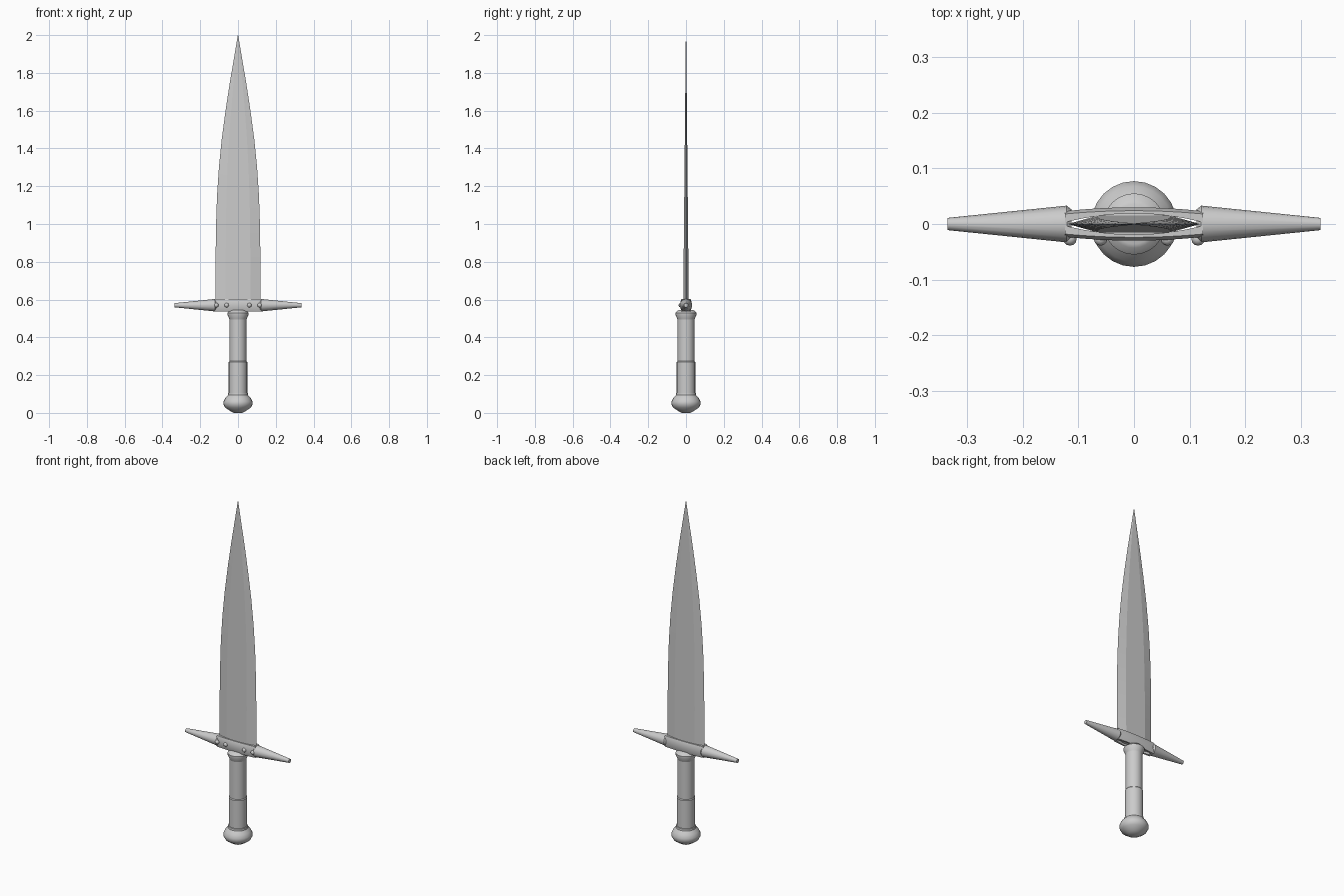
import bpy, bmesh, math
from mathutils import Matrix

if "Cube" in bpy.data.objects:
    bpy.data.objects.remove(bpy.data.objects["Cube"], do_unlink=True)

steel = bpy.data.materials.new("grey_steel")
GREY = (0.6, 0.6, 0.6, 1)
steel.use_nodes = True
steel.diffuse_color = GREY
steel.node_tree.nodes["Principled BSDF"].inputs["Base Color"].default_value = GREY


def finish(bm, name, angle=35):
    bmesh.ops.recalc_face_normals(bm, faces=bm.faces)
    mesh = bpy.data.meshes.new(name)
    bm.to_mesh(mesh)
    bm.free()
    ob = bpy.data.objects.new(name, mesh)
    bpy.context.collection.objects.link(ob)
    mesh.materials.append(steel)
    bpy.ops.object.select_all(action='DESELECT')
    ob.select_set(True)
    bpy.context.view_layer.objects.active = ob
    bpy.ops.object.shade_smooth_by_angle(angle=math.radians(angle))
    return ob


def loft(bm, loops, cap=True, closed=False):
    rows = [[bm.verts.new(p) for p in loop] for loop in loops]
    n = len(rows[0])
    pairs = list(zip(rows, rows[1:]))
    if closed:
        pairs.append((rows[-1], rows[0]))
    for a, b in pairs:
        for i in range(n):
            j = (i + 1) % n
            bm.faces.new((a[i], a[j], b[j], b[i]))
    if cap and not closed:
        bm.faces.new(rows[0])
        bm.faces.new(rows[-1])


def turned(name, profile, sides=24, matrix=None):
    # Revolve (radius, height) pairs around z, then place the part
    bm = bmesh.new()
    turns = [2 * math.pi * i / sides for i in range(sides)]
    loft(bm, [[(r * math.cos(t), r * math.sin(t), z) for t in turns]
              for r, z in profile])
    if matrix:
        bm.transform(matrix)
    return finish(bm, name)


def hexagon(width, depth, flat, z):
    return [(-width, 0, z), (-flat, -depth, z), (flat, -depth, z),
            (width, 0, z), (flat, depth, z), (-flat, depth, z)]


# Blade: bevelled hexagonal section swept along a leaf outline
outline = [(0.55, 0.119), (0.8, 0.119), (1.0, 0.116), (1.15, 0.111),
           (1.3, 0.101), (1.45, 0.086), (1.6, 0.066), (1.75, 0.043),
           (1.88, 0.021), (2.0, 0.0008)]
bm = bmesh.new()
loft(bm, [hexagon(w, 0.015 - 0.014 * (z - 0.55) / 1.45, w * 0.55, z)
          for z, w in outline])
finish(bm, "blade", 4)

# Guard centre: bowed sleeve with an open slot around the blade
def sleeve(half_x, bow, end, z, steps=8):
    xs = [half_x * (2 * i / steps - 1) for i in range(steps + 1)]
    front = [(x, -(end + (bow - end) * (1 - (x / half_x) ** 2)), z) for x in xs]
    return front + [(x, -y, z) for x, y, z in reversed(front)]

LOW, HIGH = 0.538, 0.603
bm = bmesh.new()
loft(bm, [sleeve(0.124, 0.024, 0.018, LOW), sleeve(0.124, 0.03, 0.023, 0.555),
          sleeve(0.124, 0.03, 0.023, 0.588), sleeve(0.124, 0.024, 0.018, HIGH),
          sleeve(0.12, 0.019, 0.004, HIGH), sleeve(0.12, 0.019, 0.004, LOW)],
     closed=True)
finish(bm, "guard_centre")

# Guard arms and front rivets, mirrored left and right
for side, label in ((1, "left"), (-1, "right")):
    turned(label + "_guard_arm",
           [(0.026, 0.112), (0.033, 0.121), (0.011, 0.335)], 16,
           Matrix.Translation((0, 0, 0.57)) @ Matrix.Rotation(side * math.pi / 2, 4, 'Y'))
    for place, x, y in (("inner", 0.06, -0.027), ("outer", 0.115, -0.027)):
        bm = bmesh.new()
        bmesh.ops.create_uvsphere(bm, u_segments=12, v_segments=8, radius=0.012,
                                  matrix=Matrix.Translation((side * x, y, 0.57)))
        finish(bm, f"{label}_{place}_rivet")

# Grip with a slightly thicker lower wrap
turned("grip", [(0.049, 0.09), (0.049, 0.27), (0.045, 0.275), (0.045, 0.51)])

# Collar under the guard
turned("collar", [(0.044, 0.49), (0.047, 0.5), (0.055, 0.518), (0.055, 0.53),
                  (0.043, 0.542), (0.036, 0.545)])

# Pommel
turned("pommel", [(0.022, 0.0), (0.038, 0.008), (0.068, 0.028), (0.077, 0.045),
                  (0.077, 0.06), (0.068, 0.078), (0.053, 0.094),
                  (0.052, 0.105), (0.046, 0.108)])
